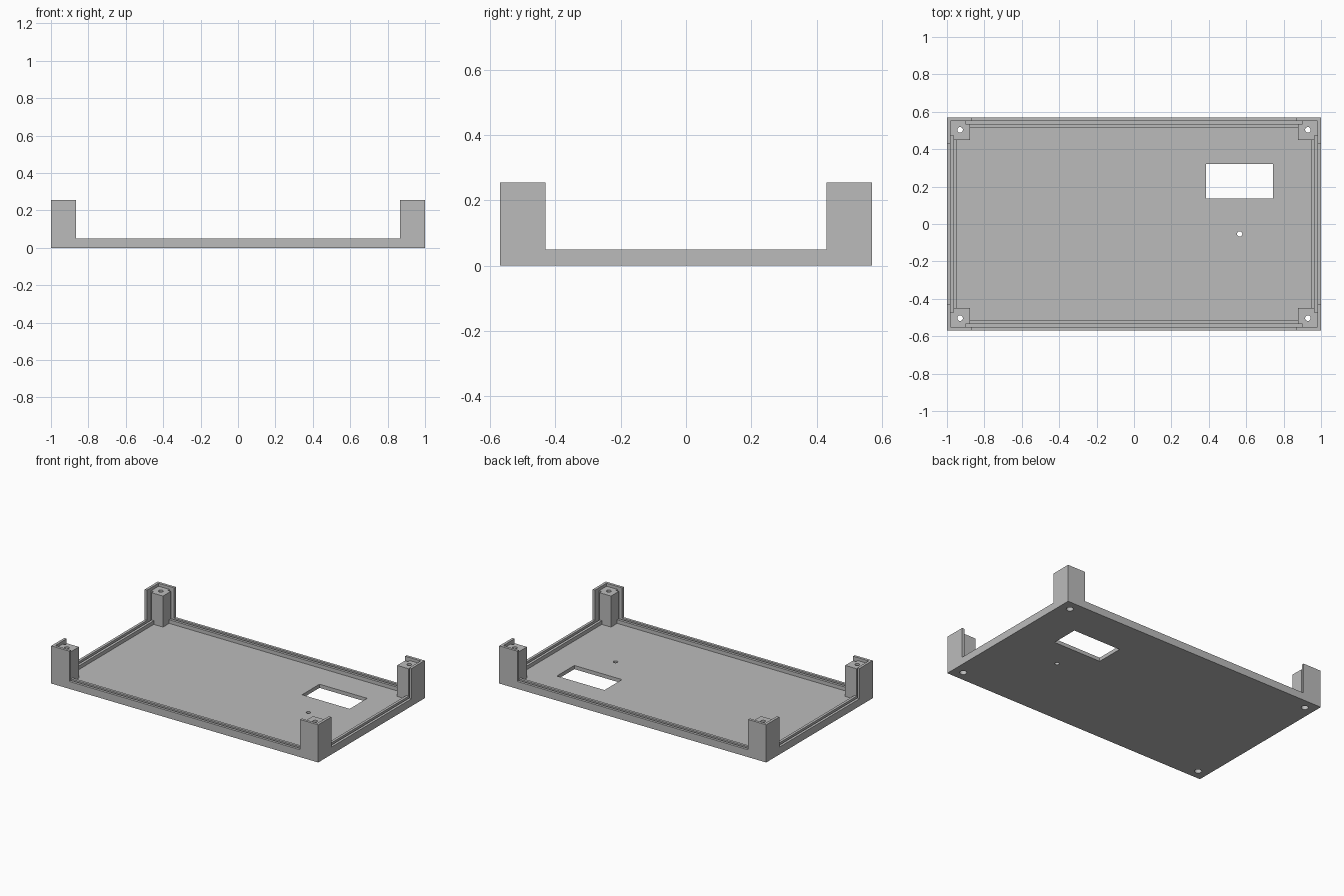
import bpy

default = bpy.data.objects.get("Cube")
if default:
    bpy.data.objects.remove(default, do_unlink=True)

# Main dimensions
HALF_X, HALF_Y, TOP = 1.0, 0.57, 0.255
RIM, FLOOR, POST_TOP = 0.05, 0.025, 0.235
WALL = 0.018
OVER = 0.4  # cutters reach above the part

grey = bpy.data.materials.new("matte_grey")
grey.use_nodes = True
colour = (0.5, 0.5, 0.5, 1)
grey.diffuse_color = colour
grey.node_tree.nodes["Principled BSDF"].inputs["Base Color"].default_value = colour


def box(name, x0, x1, y0, y1, z0, z1):
    bpy.ops.mesh.primitive_cube_add(
        size=1, location=((x0 + x1) / 2, (y0 + y1) / 2, (z0 + z1) / 2))
    ob = bpy.context.object
    ob.name = name
    ob.scale = (x1 - x0, y1 - y0, z1 - z0)
    bpy.ops.object.transform_apply(location=True, rotation=False, scale=True)
    return ob


def centred(name, hx, hy, z0):
    return box(name, -hx, hx, -hy, hy, z0, OVER)


def drill(name, x, y, radius, z0, z1):
    bpy.ops.mesh.primitive_cylinder_add(
        vertices=32, radius=radius, depth=z1 - z0, location=(x, y, (z0 + z1) / 2))
    ob = bpy.context.object
    ob.name = name
    return ob


def cut(target, cutter):
    cutter.hide_render = True
    mod = target.modifiers.new("cut", 'BOOLEAN')
    mod.operation = 'DIFFERENCE'
    mod.solver = 'EXACT'
    mod.object = cutter
    bpy.context.view_layer.objects.active = target
    bpy.ops.object.modifier_apply(modifier=mod.name)
    bpy.data.objects.remove(cutter, do_unlink=True)


tray = box("enclosure_tray", -HALF_X, HALF_X, -HALF_Y, HALF_Y, 0, TOP)

# Lower the sides between the four corner guards
cut(tray, centred("long_side_gap", 0.865, 1, RIM))
cut(tray, centred("short_side_gap", 1.3, 0.43, RIM))

# Clear the space beside the corner posts, above the inner rim
cut(tray, centred("post_side_y", 0.877, HALF_Y - 2 * WALL, RIM))
cut(tray, centred("post_side_x", HALF_X - 2 * WALL, 0.45, RIM))

# Hollow out the floor inside the inner rim
cut(tray, centred("cavity_y", 0.877, HALF_Y - 3 * WALL, FLOOR))
cut(tray, centred("cavity_x", HALF_X - 3 * WALL, 0.45, FLOOR))

# Panel slots between outer and inner rim, running into the posts
for s in (-1, 1):
    ys = sorted((s * (HALF_Y - WALL), s * (HALF_Y - 2 * WALL)))
    cut(tray, box("long_slot", -0.9, 0.9, *ys, FLOOR, OVER))
    xs = sorted((s * (HALF_X - WALL), s * (HALF_X - 2 * WALL)))
    cut(tray, box("short_slot", *xs, -0.473, 0.473, FLOOR, OVER))

# Post tops sit below the guard edges
cut(tray, centred("post_top", HALF_X - WALL, HALF_Y - WALL, POST_TOP))

# Screw holes with wider recesses underneath
for sx in (-1, 1):
    for sy in (-1, 1):
        x, y = sx * 0.93, sy * 0.503
        cut(tray, drill("screw_hole", x, y, 0.015, -0.1, OVER))
        cut(tray, drill("screw_recess", x, y, 0.022, -0.1, RIM))

# Display window and small hole in the floor
cut(tray, box("window", 0.385, 0.742, 0.135, 0.322, -0.1, OVER))
cut(tray, drill("small_hole", 0.565, -0.053, 0.014, -0.1, OVER))

tray.data.materials.clear()
tray.data.materials.append(grey)
for poly in tray.data.polygons:
    poly.material_index = 0
bpy.ops.object.select_all(action='DESELECT')
tray.select_set(True)
bpy.context.view_layer.objects.active = tray
bpy.ops.object.shade_smooth_by_angle()
